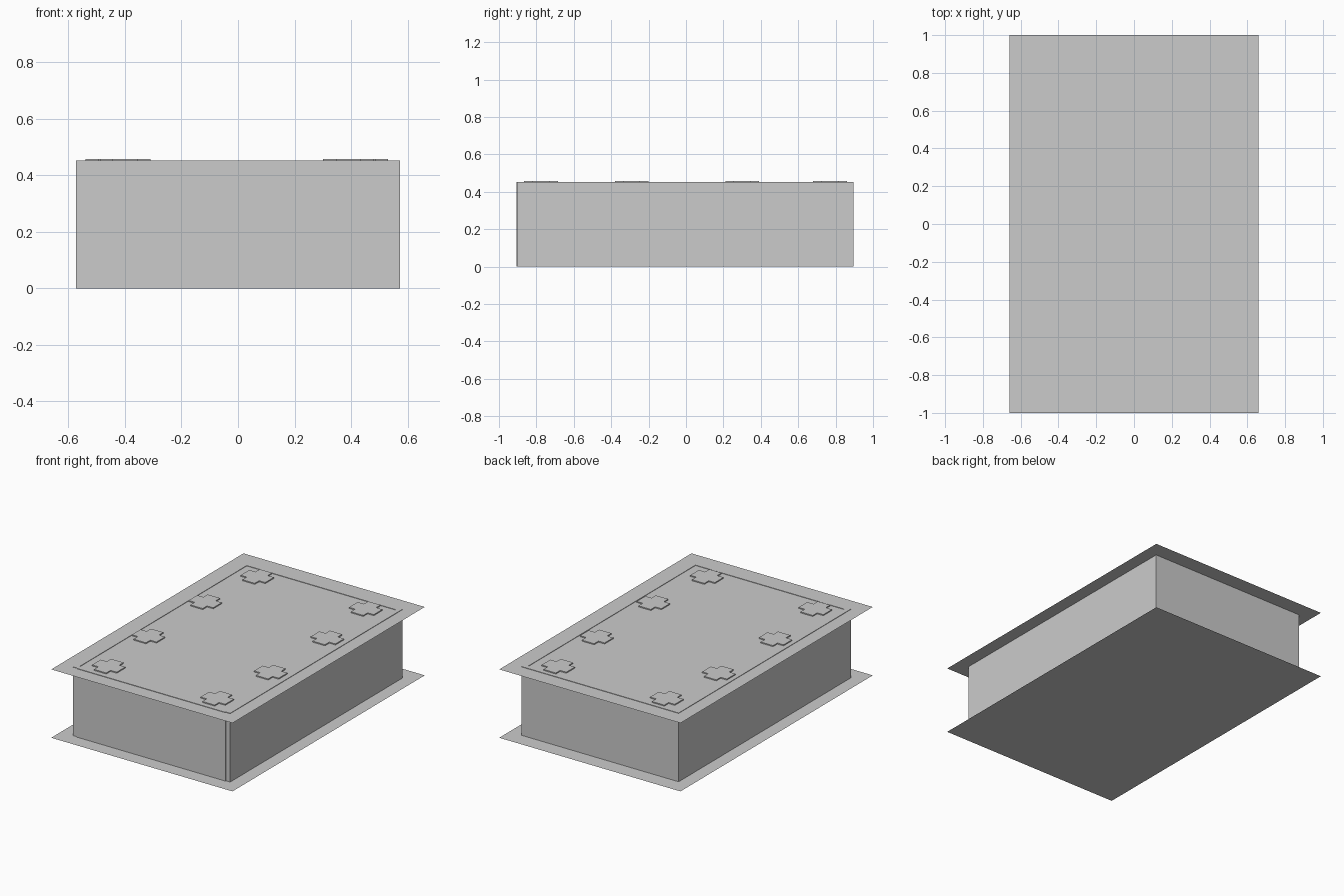
import bpy, bmesh

if "Cube" in bpy.data.objects:
    bpy.data.objects.remove(bpy.data.objects["Cube"])

PLATE_Z = 0.45     # height of the upper plate
WALL_TOP = 0.453   # walls poke slightly through the upper plate
COLUMN_TOP = 0.457


def make_object(name, bm):
    bmesh.ops.recalc_face_normals(bm, faces=bm.faces)
    mesh = bpy.data.meshes.new(name)
    bm.to_mesh(mesh)
    bm.free()
    obj = bpy.data.objects.new(name, mesh)
    bpy.context.collection.objects.link(obj)
    return obj


def prism(name, outline, z0, z1):
    """Extrude a flat outline; equal heights give a single sheet."""
    bm = bmesh.new()
    face = bm.faces.new([bm.verts.new((x, y, z0)) for x, y in outline])
    if z1 > z0:
        ext = bmesh.ops.extrude_face_region(bm, geom=[face], use_keep_orig=True)
        verts = [g for g in ext["geom"] if isinstance(g, bmesh.types.BMVert)]
        bmesh.ops.translate(bm, verts=verts, vec=(0, 0, z1 - z0))
    return make_object(name, bm)


def rect(x0, x1, y0, y1):
    return [(x0, y0), (x1, y0), (x1, y1), (x0, y1)]


def cross(cx, cy, r=0.09, a=0.045):
    pts = []
    c, s = 1, 0
    for _ in range(4):
        for px, py in ((r, -a), (r, a), (a, a)):
            pts.append((cx + px * c - py * s, cy + px * s + py * c))
        c, s = -s, c
    return pts


# thin floor and roof plates
for name, z in (("floor_plate", 0), ("roof_plate", PLATE_Z)):
    prism(name, rect(-0.66, 0.66, -1, 1), z, z)

# side walls run the full length
prism("left_wall", rect(-0.573, -0.542, -0.90, 0.895), 0, WALL_TOP)
prism("right_wall", rect(0.542, 0.573, -0.90, 0.895), 0, WALL_TOP)

# end walls sit between the side walls
prism("front_wall", rect(-0.542, 0.542, -0.905, -0.873), 0, WALL_TOP)
prism("back_wall", rect(-0.542, 0.542, 0.865, 0.895), 0, WALL_TOP)

# cross-section columns in two rows of four
for side, label in ((-1, "left"), (1, "right")):
    for i, (x, y) in enumerate(((0.395, -0.775), (0.445, -0.29),
                                (0.445, 0.30), (0.395, 0.77))):
        prism(f"{label}_column_{i + 1}", cross(side * x - 0.004, y), 0, COLUMN_TOP)
